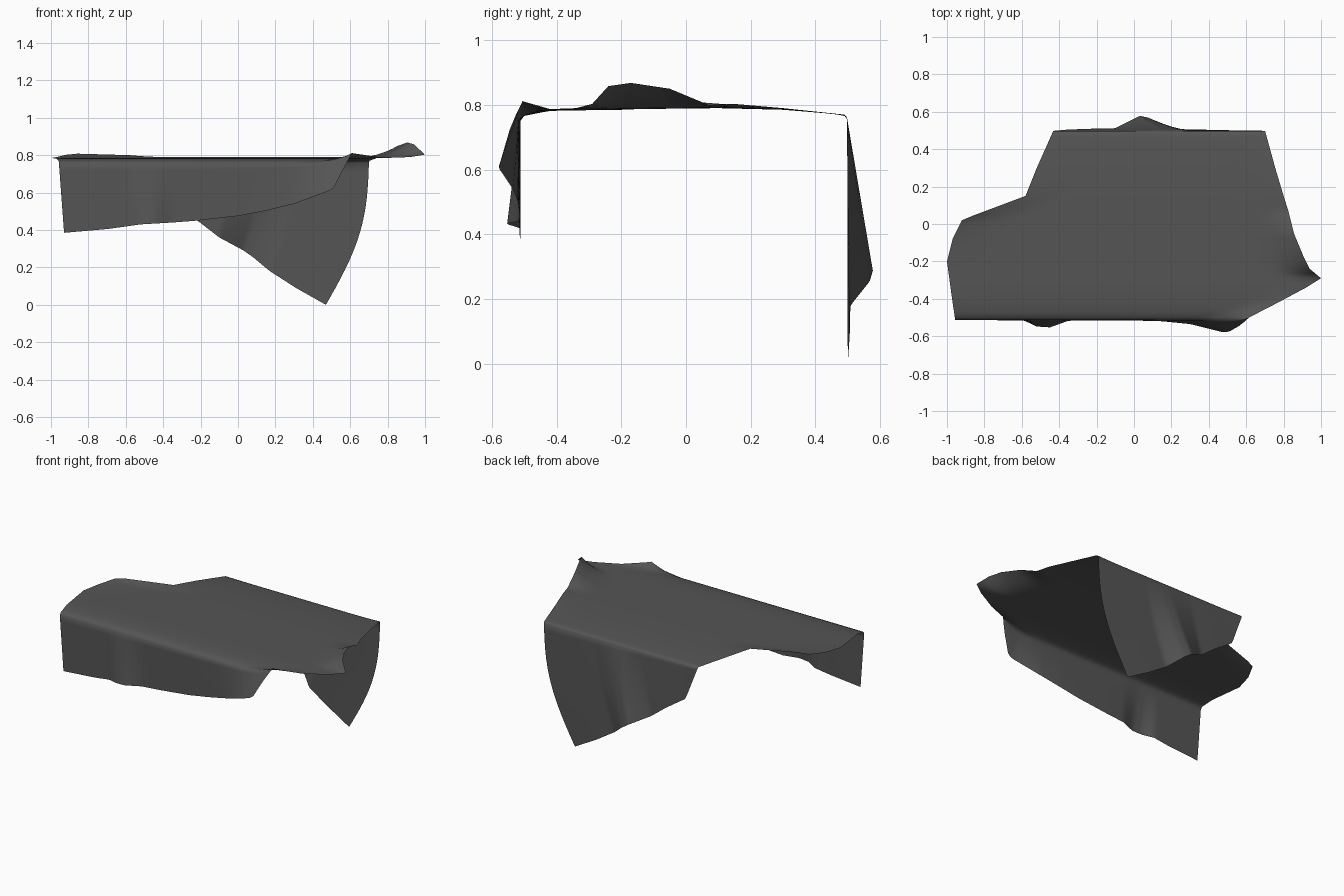
import bpy, bmesh
from math import sin, pi, radians
from mathutils import Vector

if "Cube" in bpy.data.objects:
    bpy.data.objects.remove(bpy.data.objects["Cube"])

COLS = 64


def along(pts, value, axis):
    """Point on a polyline where the given axis reaches value."""
    for a, b in zip(pts, pts[1:]):
        if value <= b[axis] + 1e-6:
            t = (value - a[axis]) / (b[axis] - a[axis])
            return Vector(a).lerp(Vector(b), max(0, min(1, t)))
    return Vector(pts[-1])


def row_of(pts):
    """Resample a polyline evenly across x."""
    x0, x1 = pts[0][0], pts[-1][0]
    return [along(pts, x0 + (x1 - x0) * i / COLS, 0) for i in range(COLS + 1)]


# Hems and folds, running left to right
front_hem = row_of([(-.93, -.512, .385), (-.7, -.515, .405), (-.59, -.515, .42),
                    (-.52, -.548, .43), (-.45, -.553, .434), (-.35, -.517, .44),
                    (-.22, -.515, .45), (0, -.516, .475), (.15, -.52, .503),
                    (.3, -.535, .54), (.48, -.58, .607), (.51, -.575, .62),
                    (.57, -.54, .74), (.61, -.505, .812)])
front_fold = row_of([(-.957, -.512, .75), (.35, -.515, .752), (.53, -.52, .77),
                     (.61, -.505, .812)])
back_fold = row_of([(-.432, .498, .755), (.7, .498, .76)])
back_hem = row_of([(-.432, .498, .755), (-.35, .505, .54), (-.21, .51, .445),
                   (-.1, .512, .36), (.03, .578, .29), (.08, .568, .255),
                   (.17, .508, .18), (.31, .506, .09), (.47, .5, 0)])

# Side edges of the top panel, running front to back
left_edge = [(-.957, -.505, .765), (-.97, -.42, .782), (-1, -.2, .785),
             (-.97, -.08, .79), (-.92, .02, .802), (-.86, .045, .808),
             (-.58, .15, .80), (-.52, .3, .788), (-.435, .49, .768)]
right_edge = [(.615, -.5, .81), (.77, -.42, .787), (.92, -.34, .79),
              (1, -.29, .803), (.94, -.24, .858), (.905, -.17, .868),
              (.855, -.05, .85), (.825, .07, .80), (.80, .15, .803),
              (.755, .3, .79), (.703, .49, .77)]
middle = [(0, -.5, .766), (0, -.47, .775), (0, -.42, .781), (0, -.34, .785),
          (0, .1, .79), (0, .3, .785), (0, .46, .772), (0, .49, .766)]

rows = []
# Front flap
for i in range(10):
    s = i / 10
    rows.append([a.lerp(b, s) for a, b in zip(front_hem, front_fold)])
rows.append(front_fold)

# Top panel with lifted edges
for y in (-.5, -.47, -.42, -.38, -.34, -.315, -.29, -.265, -.24, -.2, -.17, -.12,
          -.08, -.05, 0, .02, .045, .07, .1, .15, .22, .3, .38, .44, .47, .49):
    l, r, m = along(left_edge, y, 1), along(right_edge, y, 1), along(middle, y, 1)
    line = []
    for i in range(COLS + 1):
        p = l.lerp(r, i / COLS)
        wl = max(0, 1 - (p.x - l.x) / .25) ** 2
        wr = max(0, 1 - (r.x - p.x) / .22) ** 2
        p.z = m.z + (l.z - m.z) * wl + (r.z - m.z) * wr
        line.append(p)
    rows.append(line)

# Back flap with a bowed right edge
for i in range(17):
    s = i / 16
    line = []
    for c, (a, b) in enumerate(zip(back_fold, back_hem)):
        p = a.lerp(b, s)
        p.x += .065 * sin(pi * s) * (c / COLS) ** 3
        line.append(p)
    rows.append(line)

# Skin the rows into one draped sheet
bm = bmesh.new()
grid = [[bm.verts.new(p) for p in line] for line in rows]
for r0, r1 in zip(grid, grid[1:]):
    for i in range(COLS):
        bm.faces.new((r0[i], r0[i + 1], r1[i + 1], r1[i]))
bmesh.ops.remove_doubles(bm, verts=bm.verts, dist=.0005)
mesh = bpy.data.meshes.new("draped_cloth")
bm.to_mesh(mesh)
bm.free()
cloth = bpy.data.objects.new("draped_cloth", mesh)
bpy.context.collection.objects.link(cloth)
bpy.context.view_layer.objects.active = cloth
cloth.select_set(True)
bpy.ops.object.shade_smooth_by_angle(angle=radians(60))

# Dark cloth colour
mat = bpy.data.materials.new("dark_cloth")
mat.diffuse_color = (.09, .09, .09, 1)
mat.use_nodes = True
mat.node_tree.nodes["Principled BSDF"].inputs["Base Color"].default_value = mat.diffuse_color
mesh.materials.append(mat)
